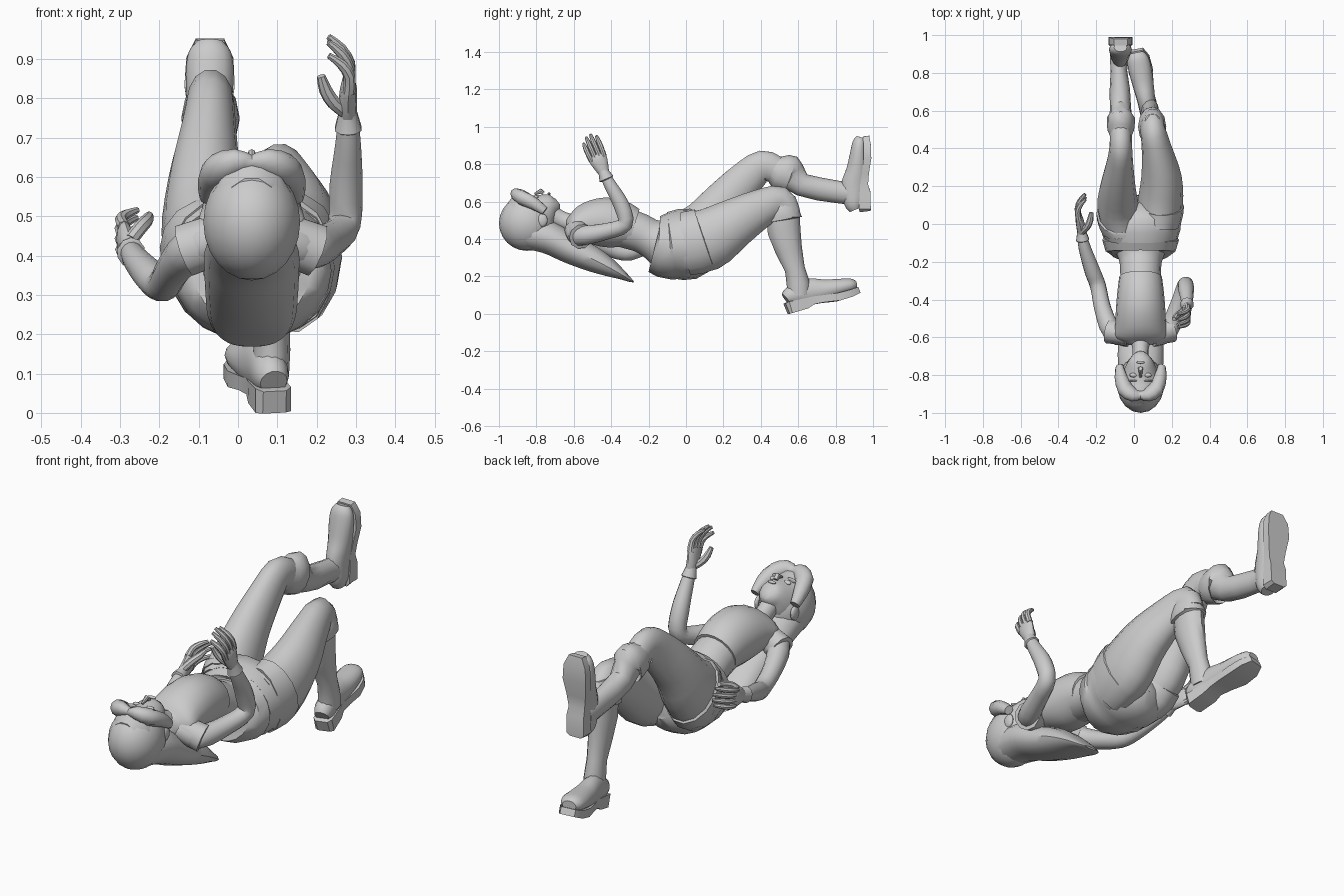
import bpy, bmesh, math
from mathutils import Vector, Matrix

CX = 0.035  # body centre line


def finish(bm, name, angle=40):
    bmesh.ops.recalc_face_normals(bm, faces=bm.faces)
    me = bpy.data.meshes.new(name)
    bm.to_mesh(me)
    bm.free()
    ob = bpy.data.objects.new(name, me)
    bpy.context.collection.objects.link(ob)
    bpy.ops.object.select_all(action='DESELECT')
    ob.select_set(True)
    bpy.context.view_layer.objects.active = ob
    bpy.ops.object.shade_smooth_by_angle(angle=math.radians(angle))
    return ob


def refine(rings, k):
    """Catmull-Rom interpolation of (x, y, z, width, depth) rings."""
    out = []
    for i in range(len(rings) - 1):
        p = [rings[max(0, min(len(rings) - 1, i + j))] for j in (-1, 0, 1, 2)]
        for s in range(k):
            t = s / k
            out.append([0.5 * (2*b + (c-a)*t + (2*a-5*b+4*c-d)*t*t + (3*b-a-3*c+d)*t**3)
                        for a, b, c, d in zip(*p)])
    return out + [list(rings[-1])]


def loft(name, rings, ref=(1, 0, 0), k=3, sides=14, M=None):
    """Capped tube through elliptical rings; ref is the width axis."""
    rings = refine(rings, k) if k > 1 else rings
    M = M or Matrix()
    c = [Vector(r[:3]) for r in rings]
    grow, phase = (math.sqrt(2), math.pi / 4) if sides == 4 else (1, 0)
    bm = bmesh.new()
    loops = []
    for i, r in enumerate(rings):
        T = (c[min(i + 1, len(c) - 1)] - c[max(i - 1, 0)]).normalized()
        W = Vector(ref)
        W = (W - W.dot(T) * T).normalized()
        D = T.cross(W)
        loops.append([bm.verts.new(M @ (c[i] + grow * (
            W * abs(r[3]) * math.cos(phase + 2*math.pi*j/sides)
            + D * abs(r[4]) * math.sin(phase + 2*math.pi*j/sides)))) for j in range(sides)])
    for a, b in zip(loops, loops[1:]):
        for j in range(sides):
            bm.faces.new((a[j], a[j-1], b[j-1], b[j]))
    bm.faces.new(loops[0])
    bm.faces.new(loops[-1])
    return finish(bm, name)


def ball(name, loc, size, rot=0):
    bm = bmesh.new()
    bmesh.ops.create_uvsphere(bm, u_segments=18, v_segments=12, radius=1)
    bm.transform(Matrix.Translation(loc) @ Matrix.Rotation(rot, 4, 'X') @ Matrix.Diagonal((*size, 1)))
    return finish(bm, name)


def spine(*rows):
    """Rings on the body centre line from (y, z, width, depth)."""
    return [(CX, *r) for r in rows]


# Head, neck and face
loft("face", spine((-.685, .60, .018, .02), (-.70, .59, .045, .045), (-.735, .575, .07, .075),
                   (-.80, .53, .098, .122), (-.88, .50, .11, .145), (-.94, .49, .08, .11)))
loft("neck", spine((-.73, .54, .045, .05), (-.66, .50, .043, .048), (-.58, .475, .065, .05)))
loft("nose", spine((-.81, .64, .007, .006), (-.775, .657, .011, .014), (-.762, .645, .014, .01)), k=1, sides=8)
ball("lips", (CX, -.732, .643), (.022, .008, .007))
for s in (-1, 1):
    ball("eye", (CX + s * .038, -.80, .625), (.02, .012, .009), -.3)
    ball("eyebrow", (CX + s * .04, -.83, .625), (.026, .005, .012))
    ball("ear", (CX + s * .1, -.77, .50), (.014, .03, .035))

# Hair cap and long hair with a rounded end
ball("hair_cap", (CX, -.85, .485), (.125, .15, .148))
loft("long_hair", spine((-.88, .44, .105, .09), (-.74, .41, .12, .09), (-.62, .347, .12, .08),
                        (-.50, .293, .117, .07), (-.41, .247, .112, .05), (-.34, .207, .095, .026),
                        (-.30, .182, .065, .012), (-.28, .172, .035, .004)))

# Goggles arching over the forehead: two lens cups and a bridge
half = [(.112, -.755, .55, .02, .024), (.104, -.81, .588, .034, .034), (.08, -.875, .62, .044, .04),
        (.035, -.905, .638, .038, .032)]
arc = [(CX - x, *r) for x, *r in half] + [(CX, -.905, .635, .024, .02)] + [(CX + x, *r) for x, *r in half[::-1]]
loft("goggles", arc, ref=(0, .75, -.6), k=2, sides=10)

# Torso: short top and bare waist
loft("top", spine((-.64, .47, .06, .05), (-.60, .47, .135, .075), (-.53, .485, .134, .112),
                  (-.44, .49, .13, .134), (-.35, .48, .122, .128), (-.28, .46, .113, .106)), sides=18)
loft("waist", spine((-.34, .465, .108, .11), (-.25, .435, .108, .105), (-.19, .405, .115, .105),
                    (-.12, .375, .145, .135)), sides=18)

# Shorts: pelvis with waistband
loft("pelvis", spine((-.165, .365, .15, .146), (-.145, .36, .185, .162), (-.085, .362, .203, .18),
                     (-.075, .365, .197, .181), (-.03, .37, .211, .19), (.04, .375, .216, .188),
                     (.09, .38, .15, .16), (.13, .39, .06, .10)), k=1, sides=20)

# Legs: thigh, hem of the shorts, boot shaft with knee cuff
loft("right_thigh", [(.13, -.02, .37, .11, .16), (.14, .11, .395, .12, .17), (.145, .25, .48, .107, .138),
                     (.12, .40, .565, .08, .105), (.10, .50, .60, .066, .085), (.10, .535, .53, .06, .08)])
loft("left_thigh", [(-.06, -.02, .38, .11, .16), (-.085, .10, .46, .11, .152), (-.085, .20, .59, .093, .122),
                    (-.075, .32, .72, .071, .1), (-.07, .41, .792, .06, .084), (-.07, .49, .765, .058, .075)])
loft("right_short_leg", [(.13, 0, .375, .115, .175), (.138, .06, .385, .123, .176),
                         (.14, .10, .398, .125, .173), (.14, .105, .40, .11, .15)], k=1)
loft("left_short_leg", [(-.065, 0, .385, .115, .172), (-.078, .04, .405, .12, .17),
                        (-.083, .065, .43, .117, .162), (-.083, .07, .435, .1, .14)], k=1)
loft("right_boot_shaft", [(.098, .545, .64, .04, .04), (.098, .52, .555, .072, .098), (.096, .515, .528, .075, .107),
                          (.095, .515, .505, .074, .104), (.095, .52, .503, .06, .09), (.092, .525, .44, .06, .088),
                          (.09, .55, .34, .051, .072), (.088, .582, .24, .044, .054), (.086, .60, .16, .047, .062),
                          (.085, .605, .10, .045, .06)], k=1, sides=12)
loft("left_boot_shaft", [(-.07, .45, .785, .05, .055), (-.07, .495, .76, .07, .092), (-.07, .53, .752, .074, .1),
                         (-.07, .563, .745, .074, .1), (-.07, .566, .74, .059, .082), (-.072, .62, .69, .056, .062),
                         (-.075, .71, .668, .054, .062), (-.08, .81, .652, .044, .06), (-.08, .87, .645, .047, .06),
                         (-.08, .93, .64, .045, .06)], k=1, sides=12)


def boot(side, origin, forward, up):
    F = Vector(forward).normalized()
    S = F.cross(Vector(up)).normalized()
    U = S.cross(F)
    M = Matrix.Translation(origin) @ Matrix((S, F, U)).transposed().to_4x4()
    loft(side + "_boot_foot", [(0, -.005, .08, .035, .035), (0, .03, .09, .046, .055), (0, .12, .09, .048, .072),
                               (0, .21, .075, .056, .058), (0, .30, .068, .061, .046), (0, .355, .063, .054, .038),
                               (0, .382, .057, .034, .024)], M=M)
    sole = [(-.015, .03, .0, .06), (.0, .046, .0, .064), (.09, .047, .003, .06), (.13, .044, .016, .058),
            (.19, .052, .012, .05), (.27, .064, .0, .042), (.34, .06, .003, .042), (.388, .036, .012, .046)]
    loft(side + "_boot_sole", [(0, y, (b + t) / 2, w, (t - b) / 2) for y, w, b, t in sole], k=1, sides=4, M=M)


boot("right", (.09, .56, .002), (-.2, .95, .25), (0, -.25, .95))
boot("left", (-.075, .988, .562), (.01, .01, 1), (0, -1, .01))

# Arms with flared sleeve caps and glove cuffs
arms = {
    "right": [(.10, -.59, .45, .055, .06), (.18, -.565, .42, .054, .056), (.235, -.43, .44, .045, .045),
              (.27, -.325, .48, .042, .042), (.275, -.345, .58, .042, .043), (.28, -.40, .68, .033, .035),
              (.28, -.435, .745, .026, .028)],
    "left": [(-.03, -.59, .45, .055, .06), (-.115, -.57, .42, .054, .056), (-.165, -.45, .365, .045, .045),
             (-.19, -.33, .325, .042, .042), (-.22, -.25, .345, .042, .043), (-.26, -.13, .39, .033, .035),
             (-.275, -.06, .415, .026, .028)]}


def hand(side, wrist, d, s, n, thumb):
    w, d, s, n = (Vector(wrist), *(Vector(v).normalized() for v in (d, s, n)))
    at = lambda a, b, c, *r: (*(w + d*a + s*b + n*c), *r)
    loft(side + "_glove_cuff", [at(-.03, 0, 0, .03, .03), at(-.025, 0, 0, .04, .036),
                                at(.01, 0, 0, .03, .027), at(.03, 0, 0, .028, .022)], ref=s, k=1, sides=10)
    loft(side + "_palm", [at(0, 0, 0, .026, .022), at(.04, 0, 0, .038, .024), at(.09, 0, -.003, .049, .021),
                          at(.115, 0, -.003, .046, .014)], ref=s, sides=12)
    for i, length in enumerate((.095, .12, .125, .105)):
        b = -.036 + .024 * i
        loft(side + "_finger", [at(.09, b, -.004, .014, .016), at(.1 + .4*length, b*1.1, -.006, .0135, .015),
                                at(.1 + .75*length, b*1.1, .014, .0125, .013),
                                at(.1 + length, b*1.1, .045, .008, .008)], ref=s, k=2, sides=8)
    loft(side + "_thumb", [at(.025, thumb*.4, .005, .018, .018), at(.055, thumb*.9, .035, .018, .018),
                           at(.09, thumb, .055, .016, .017), at(.13, thumb, .066, .011, .011)],
         ref=s, k=2, sides=8)


for side, path in arms.items():
    loft(side + "_arm", path)
    a, b = Vector(path[0][:3]), Vector(path[1][:3])
    loft(side + "_sleeve", [(*a, .055, .065), (*b.lerp(a, .4), .06, .068), (*b.lerp(a, -.22), .068, .07),
                            (*b.lerp(a, -.24), .05, .05)], ref=(0, 1, 0), k=1, sides=10)
hand("right", (.28, -.435, .745), (-.02, -.38, .9), (0, .9, .38), (-1, 0, 0), -.02)
hand("left", (-.275, -.06, .415), (-.12, .93, .28), (0, -.28, .95), (.98, .15, .1), .045)
